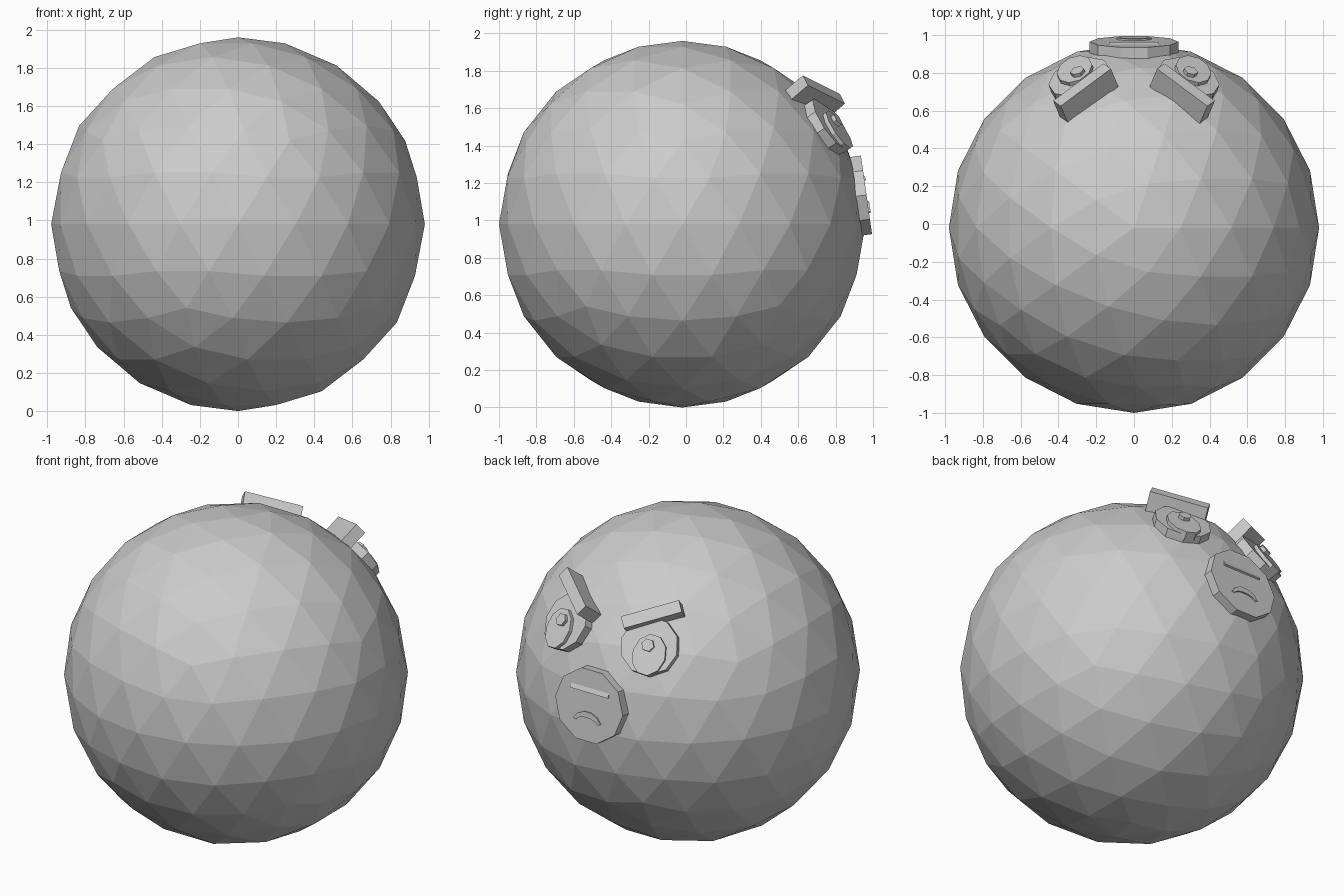
import bpy, bmesh, math
from mathutils import Vector, Matrix

if "Cube" in bpy.data.objects:
    bpy.data.objects.remove(bpy.data.objects["Cube"])

grey = bpy.data.materials.new("light_grey")
grey.diffuse_color = (0.6, 0.6, 0.6, 1)
grey.use_nodes = True
grey.node_tree.nodes["Principled BSDF"].inputs["Base Color"].default_value = grey.diffuse_color


def frame(origin, normal, across):
    """Local axes: x = across, y = up along the surface, z = outward normal."""
    z = Vector(normal).normalized()
    x = Vector(across)
    x = (x - z * x.dot(z)).normalized()
    y = z.cross(x)
    m = Matrix((x, y, z)).transposed().to_4x4()
    m.translation = Vector(origin)
    return m


def finish(bm, name, matrix=Matrix()):
    bmesh.ops.transform(bm, matrix=matrix, verts=bm.verts)
    bmesh.ops.recalc_face_normals(bm, faces=bm.faces)
    mesh = bpy.data.meshes.new(name)
    bm.to_mesh(mesh)
    bm.free()
    mesh.materials.append(grey)
    ob = bpy.data.objects.new(name, mesh)
    bpy.context.collection.objects.link(ob)
    return ob


def prism(name, matrix, outline, low, high):
    """Extrude a flat outline along the local normal from low to high."""
    bm = bmesh.new()
    rings = [[bm.verts.new((x, y, h)) for x, y in outline] for h in (low, high)]
    n = len(outline)
    bm.faces.new(rings[0])
    bm.faces.new(rings[1])
    for i in range(n):
        j = (i + 1) % n
        bm.faces.new((rings[0][i], rings[0][j], rings[1][j], rings[1][i]))
    return finish(bm, name, matrix)


def ring(n, rx, ry, cx=0.0, cy=0.0):
    return [(cx + rx * math.cos(2 * math.pi * i / n),
             cy + ry * math.sin(2 * math.pi * i / n)) for i in range(n)]


def rect(w, h):
    return [(-w / 2, -h / 2), (w / 2, -h / 2), (w / 2, h / 2), (-w / 2, h / 2)]


# Faceted ball body
bm = bmesh.new()
bmesh.ops.create_icosphere(bm, subdivisions=3, radius=0.98)
finish(bm, "ball_body", Matrix.Translation((0, -0.02, 0.98)))

# Muzzle disc on the back
muzzle = frame((0, 0.965, 1.137), (0, 0.99, 0.14), (-1, 0, 0))
prism("muzzle", muzzle, ring(10, 0.235, 0.223), -0.06, 0)

# Tilted bar whose lower edge stands out of the muzzle
tilt = Matrix.Translation((0, 0.105, -0.008)) @ Matrix.Rotation(math.radians(-20), 4, 'X')
prism("muzzle_bar", muzzle @ tilt, rect(0.26, 0.06), -0.03, 0.008)

# Frowning mouth crescent
angles = [math.radians(a) for a in (20, 48, 76, 104, 132, 160)]
outer = [(0.1 * math.cos(a), 0.085 * math.sin(a) - 0.12) for a in angles]
inner = [(0.085 * math.cos(a), 0.045 * math.sin(a) - 0.115) for a in reversed(angles)]
prism("mouth", muzzle, outer + inner, -0.02, 0.009)

# Eyes and slanted brows, one set per side
for side, label in ((-1, "left"), (1, "right")):
    eye = frame((side * 0.29, 0.78, 1.52), (side * 0.29, 0.80, 0.54), (-1, 0, 0))
    out = -side  # local x direction pointing away from the middle
    prism("eye_base_" + label, eye, ring(10, 0.17, 0.17), -0.06, 0)
    prism("iris_" + label, eye, ring(10, 0.098, 0.122, out * 0.02, -0.05), -0.03, 0.022)
    prism("pupil_" + label, eye, ring(6, 0.038, 0.038), -0.01, 0.042)

    brow = frame((side * 0.255, 0.69, 1.66), (side * 0.31, 0.72, 0.61),
                 (-side * 0.27, 0.20, -0.10))
    prism("brow_" + label, brow, rect(0.345, 0.072), -0.065, 0.065)
